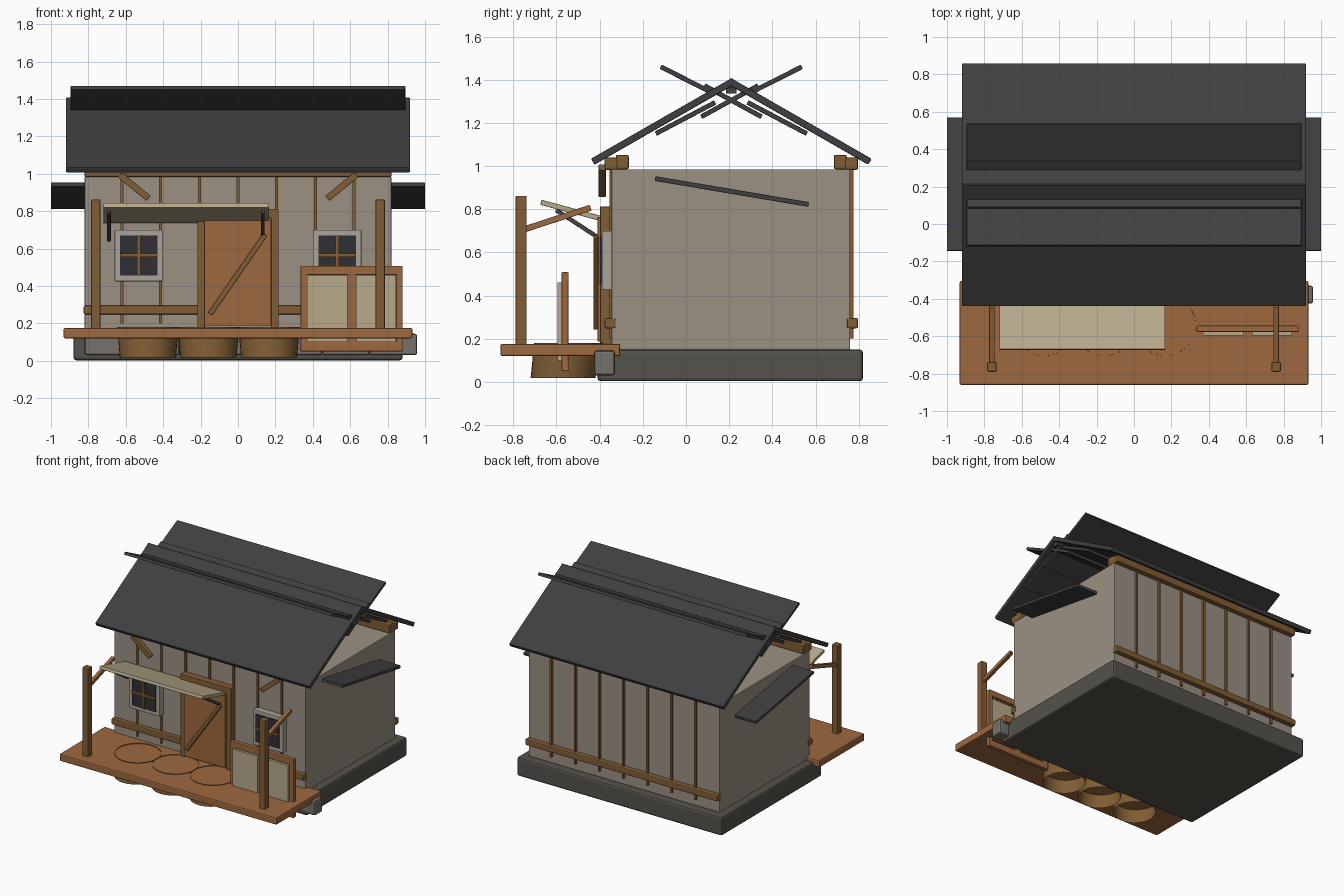
import bpy, bmesh
from mathutils import Vector, Matrix

if "Cube" in bpy.data.objects:
    bpy.data.objects.remove(bpy.data.objects["Cube"])

COL = dict(roof=(.05, .05, .053), plaster=(.33, .28, .23), stone=(.09, .085, .07),
           rock=(.18, .17, .15), wood=(.34, .14, .05), timber=(.22, .11, .035),
           paper=(.48, .40, .26), dark=(.03, .03, .035), trim=(.40, .37, .32), iron=(.06, .06, .06))
MATS = {}
for key, c in COL.items():
    MATS[key] = bpy.data.materials.new(key)
    MATS[key].diffuse_color = (*c, 1)


def finish(name, bm, mat, bevel=0.0):
    me = bpy.data.meshes.new(name)
    bmesh.ops.recalc_face_normals(bm, faces=bm.faces)
    bm.to_mesh(me)
    bm.free()
    me.materials.append(MATS[mat])
    ob = bpy.data.objects.new(name, me)
    bpy.context.collection.objects.link(ob)
    if bevel:
        mod = ob.modifiers.new("bevel", "BEVEL")
        mod.width, mod.segments = bevel, 2
    return ob


def box(name, x, y, z, mat, bevel=0.004):
    """Axis-aligned box from three (min, max) ranges."""
    bm = bmesh.new()
    bmesh.ops.create_cube(bm, size=1)
    for v in bm.verts:
        v.co = [r[0] + (c + .5) * (r[1] - r[0]) for r, c in zip((x, y, z), v.co)]
    return finish(name, bm, mat, bevel)


def beam(name, a, b, side, w, t, mat, bevel=0.003):
    """Slanted board from a to b; w wide along side, t thick."""
    a, b, side = Vector(a), Vector(b), Vector(side)
    d = b - a
    u = d.normalized()
    m = Matrix((u * d.length, side * w, u.cross(side) * t)).transposed().to_4x4()
    m.translation = (a + b) / 2
    bm = bmesh.new()
    bmesh.ops.create_cube(bm, size=1, matrix=m)
    return finish(name, bm, mat, bevel)


X, Y = (1, 0, 0), (0, 1, 0)
MID = .21  # ridge position in y


def my(y, s):
    return MID + s * (y - MID)


def span(y0, y1, s):
    return tuple(sorted((my(y0, s), my(y1, s))))


# Foundation, footing stones and wall block
box("foundation", (-.88, .88), (-.41, .82), (.003, .15), "stone", .015)
for i in range(7):
    x0 = -.82 + i * .2543
    box(f"footing_stone_{i}", (x0, x0 + .252), (-.425, -.33), (.03, .145), "rock", .012)
box("wall_block", (-.82, .82), (-.345, .76), (.15, .985), "plaster")

# Parts repeated on front (s=1) and back (s=-1)
for s, side in ((1, "front"), (-1, "back")):
    for i in range(7):
        x = -.62 + i * .2067
        box(f"{side}_batten_{i}", (x - .008, x + .008), span(-.355, -.335, s), (.2, .985), "timber", 0)
    box(f"{side}_low_rail", (-.825, .825), span(-.377, -.325, s), (.248, .296), "timber", .008)
    box(f"{side}_top_plate", (-.82, .82), span(-.377, -.315, s), (.982, 1.04), "timber", .008)
    box(f"{side}_inner_plate", (-.82, .82), span(-.325, -.265, s), (.985, 1.052), "timber", .008)
    beam(f"{side}_roof_panel", (0, my(-.432, s), 1.02), (0, my(.222, s), 1.395), X, 1.84, .032, "roof", .005)
    # Crossing shingle rows
    rows = (((.56, 1.15), (.285, 1.295)), ((.35, 1.228), (.085, 1.373)), ((.13, 1.335), (-.117, 1.46)))
    for i, ((y0, z0), (y1, z1)) in enumerate(rows):
        beam(f"{side}_shingle_row_{i}", (0, my(y0, s), z0), (0, my(y1, s), z1), X, 1.79, .022, "roof")
box("ridge_beam", (-.9, .9), (.185, .235), (1.335, 1.385), "roof")

# Parts mirrored in x
for s, side in ((-1, "left"), (1, "right")):
    def sx(a, b, s=s):
        return tuple(sorted((s * a, s * b)))
    beam(f"{side}_side_eave", (s * .9, -.143, .942), (s * .9, .568, .822), X, .2, .022, "roof")
    box(f"{side}_porch_post", sx(.735, .785), (-.79, -.738), (.13, .862), "timber", .006)
    beam(f"{side}_porch_brace", (s * .76, -.745, .708), (s * .76, -.442, .807), X, .028, .028, "wood")
    beam(f"{side}_wall_brace", (s * .478, -.388, .868), (s * .632, -.388, .995), Y, .033, .035, "timber")
    # Windows
    wx = s * .53
    box(f"{side}_window_sill_frame", (wx - .13, wx + .13), (-.39, -.34), (.425, .7), "trim", .005)
    box(f"{side}_window_pane", (wx - .1, wx + .1), (-.398, -.36), (.457, .67), "dark", 0)
    box(f"{side}_window_bar_vertical", (wx - .009, wx + .009), (-.407, -.385), (.457, .67), "timber", 0)
    box(f"{side}_window_bar_horizontal", (wx - .1, wx + .1), (-.407, -.385), (.555, .573), "timber", 0)

# Door
for s, side in ((-1, "left"), (1, "right")):
    c = s * .197
    box(f"door_{side}_jamb", (c - .02, c + .02), (-.398, -.34), (.175, .77), "timber")
box("door_lintel", (-.217, .217), (-.398, -.34), (.76, .812), "timber")
box("door_panel", (-.18, .177), (-.41, -.34), (.188, .765), "wood")
beam("door_brace", (-.15, -.417, .25), (.145, -.417, .675), Y, .025, .027, "timber")

# Porch deck
box("porch_deck", (-.932, .932), (-.86, -.305), (.12, .176), "wood", .008)

# Open tubs set through the deck, slightly leaning
for i, x in enumerate((-.482, -.158, .166)):
    bm = bmesh.new()
    bmesh.ops.create_cone(bm, cap_ends=False, segments=32, radius1=.15, radius2=.164, depth=.163)
    for v in bm.verts:
        v.co += Vector((x, -.57 if v.co.z < 0 else -.54, .0985))
    for f in bm.faces:
        f.smooth = True
    finish(f"tub_{i}", bm, "timber")

# Porch canopy with struts
beam("porch_canopy", (-.277, -.672, .832), (-.277, -.36, .748), X, .885, .024, "paper")
for x, side in ((-.69, "left"), (.132, "right")):
    beam(f"canopy_{side}_strut", (x, -.602, .796), (x, -.37, .645), X, .02, .02, "iron")

# Folding screen on the deck
for i, (x0, x1) in enumerate(((.335, .372), (.585, .632), (.845, .88))):
    box(f"screen_stile_{i}", (x0, x1), (-.576, -.545), (.05, .5), "wood")
for z0, z1, n in ((.46, .508, "top"), (.05, .102, "bottom")):
    box(f"screen_{n}_rail", (.335, .88), (-.577, -.544), (z0, z1), "wood", .005)
for i, x0 in enumerate((.37, .63)):
    box(f"screen_panel_{i}", (x0, x0 + .216), (-.595, -.575), (.1, .46), "paper", 0)

for m in bpy.data.materials:
    if m.users and not m.is_grease_pencil:
        m.use_nodes = True
        m.node_tree.nodes["Principled BSDF"].inputs["Base Color"].default_value = m.diffuse_color
